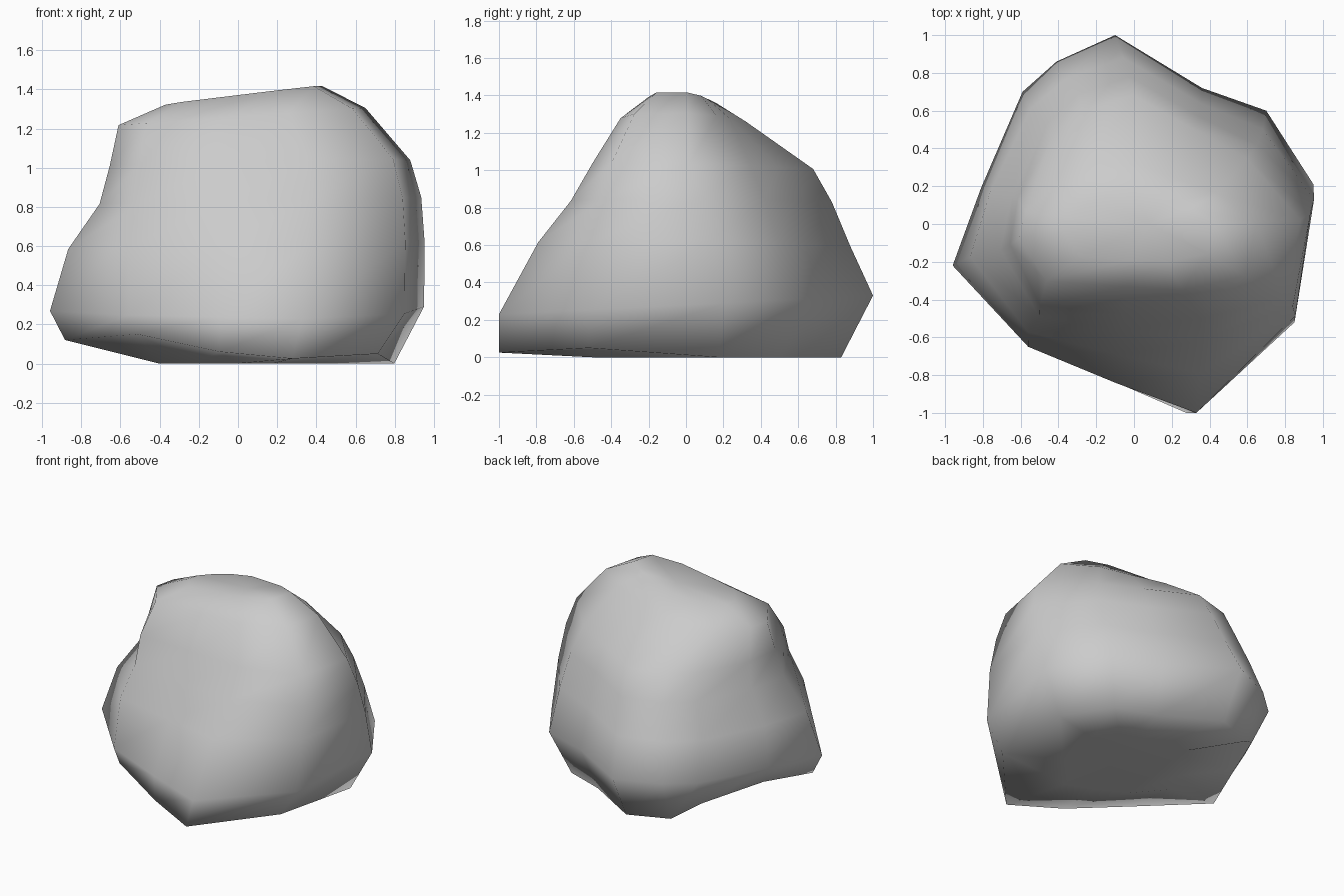
import bpy, bmesh

if "Cube" in bpy.data.objects:
    bpy.data.objects.remove(bpy.data.objects["Cube"])

# plan outlines, counter-clockwise from the right: angular foot, rounder shoulder
FOOT = [(.95, .21), (.70, .60), (.36, .72), (-.10, 1.0), (-.41, .86), (-.59, .70),
        (-.81, .19), (-.96, -.22), (-.56, -.65), (-.10, -.84), (.33, -1.0), (.85, -.52)]
CROWN = [(1, .03), (.68, .51), (.37, .73), (0, 1), (-.42, .89), (-.67, .67),
         (-.94, .20), (-1, -.22), (-.76, -.86), (-.07, -.95), (.40, -1), (.90, -.79)]
# how far the underside edge lifts off the ground at each outline point
LIFT = [0, 0, 0, 0, 0, .11, .16, .12, .15, .06, .025, .05]

# per ring: height, x tilt, y tilt, scale to right / left / back / front, outline blend
RINGS = [
    (.00, .00, .00, .84, .92, .83, 1.0, 0),
    (.28, .00, .05, 1.0, 1.0, 1.0, 1.0, 0),
    (.60, .02, -.01, .985, .89, .88, .79, .35),
    (.83, .02, .00, .95, .715, .78, .615, .7),
    (1.02, .02, -.02, .88, .655, .68, .50, 1),
    (1.26, .07, .00, .65, .61, .32, .35, 1),
    (1.365, .12, -.03, .43, .37, .16, .20, 1),
]

bm = bmesh.new()


def ring(height, tilt_x, tilt_y, right, left, back, front, blend):
    verts = []
    for (fx, fy), (cx, cy), lift in zip(FOOT, CROWN, LIFT):
        x = fx + (cx - fx) * blend
        y = fy + (cy - fy) * blend
        x *= right if x > 0 else left
        y *= back if y > 0 else front
        z = height + tilt_x * x + tilt_y * y
        verts.append(bm.verts.new((x, y, z if height else lift)))
    return verts


# stacked rings, bridged with quads
loops = [ring(*r) for r in RINGS]
n = len(FOOT)
for low, high in zip(loops, loops[1:]):
    for i in range(n):
        j = (i + 1) % n
        bm.faces.new((low[i], low[j], high[j], high[i]))

# underside: inner flat patch, so only the rim lifts
inner = [bm.verts.new((v.co.x * .5 + .04, v.co.y * .5, 0)) for v in loops[0]]
for i in range(n):
    j = (i + 1) % n
    bm.faces.new((loops[0][j], loops[0][i], inner[i], inner[j]))
bm.faces.new(inner[::-1])

# top: fan to a shallow saddle
peak = bm.verts.new((.08, 0, 1.355))
for i in range(n):
    bm.faces.new((peak, loops[-1][i], loops[-1][(i + 1) % n]))

bmesh.ops.recalc_face_normals(bm, faces=bm.faces)
for f in bm.faces:
    f.smooth = True

mesh = bpy.data.meshes.new("boulder")
bm.to_mesh(mesh)
bm.free()
bpy.context.collection.objects.link(bpy.data.objects.new("boulder", mesh))
